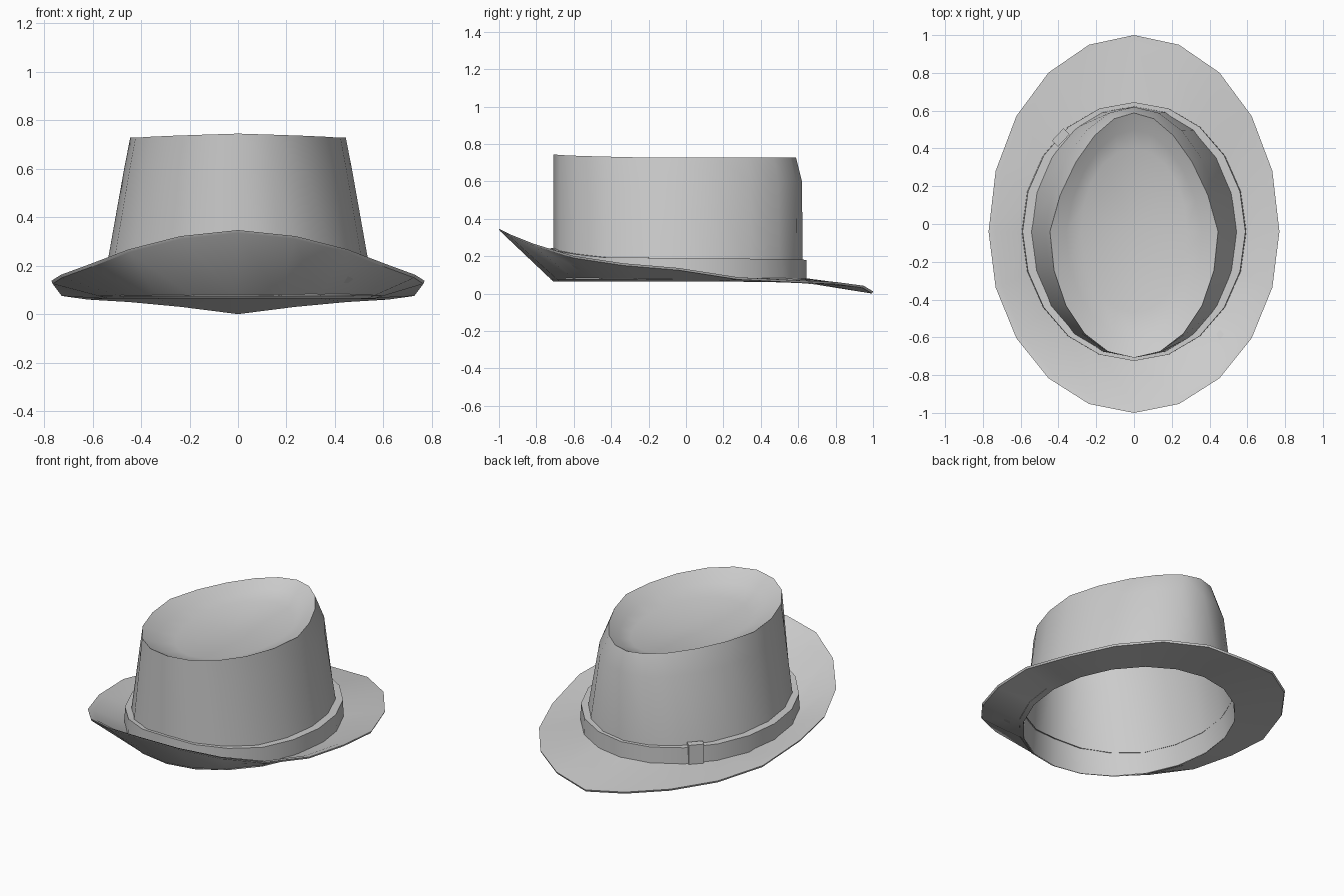
import bpy, bmesh, math
from mathutils import Matrix

if "Cube" in bpy.data.objects:
    bpy.data.objects.remove(bpy.data.objects["Cube"], do_unlink=True)

SIDES = 20
CY = -0.04

felt = bpy.data.materials.new("light grey felt")
felt.use_nodes = True
felt.diffuse_color = (0.6, 0.6, 0.6, 1)
felt.node_tree.nodes["Principled BSDF"].inputs["Base Color"].default_value = (0.6, 0.6, 0.6, 1)


def ring(rx, back, front, z, pinch=0.0):
    """Oval ring from back to front and round; z is a number or function of step 0..10."""
    pts = []
    for i in range(SIDES):
        a = 2 * math.pi * i / SIDES
        c, k = math.cos(a), min(i, SIDES - i)
        x = rx * math.sin(a) * (1 - pinch * max(c, 0))
        y = CY + c * ((back - CY) if c > 0 else (CY - front))
        pts.append((x, y, z(k) if callable(z) else z))
    return pts


def loft(name, rings, cap=None, angle=35):
    """Skin the rings in order; cap is the centre point closing the last one."""
    bm = bmesh.new()
    loops = [[bm.verts.new(p) for p in r] for r in rings]
    for a, b in zip(loops, loops[1:]):
        for i in range(SIDES):
            j = (i + 1) % SIDES
            bm.faces.new((a[i], a[j], b[j], b[i]))
    if cap:
        v = bm.verts.new(cap)
        for i in range(SIDES):
            bm.faces.new((loops[-1][i], loops[-1][(i + 1) % SIDES], v))
    return finish(name, bm, angle)


def finish(name, bm, angle):
    bmesh.ops.recalc_face_normals(bm, faces=bm.faces)
    mesh = bpy.data.meshes.new(name)
    bm.to_mesh(mesh)
    bm.free()
    mesh.materials.append(felt)
    obj = bpy.data.objects.new(name, mesh)
    bpy.context.collection.objects.link(obj)
    bpy.ops.object.select_all(action="DESELECT")
    obj.select_set(True)
    bpy.context.view_layer.objects.active = obj
    bpy.ops.object.shade_smooth_by_angle(angle=math.radians(angle))
    return obj


# Brim: low at the back, swept up at the front, with a thin rolled lip
EDGE = [0.0, 0.03, 0.05, 0.06, 0.075, 0.125, 0.15, 0.19, 0.255, 0.31, 0.335]
loft("brim", [
    ring(0.565, 0.62, -0.71, 0.065),
    ring(0.765, 0.995, -0.995, lambda k: EDGE[k]),
    ring(0.77, 1.0, -1.0, lambda k: EDGE[k] + 0.012),
    ring(0.735, 0.96, -0.965, lambda k: EDGE[k] * 0.93 + 0.018),
    ring(0.565, 0.62, -0.71, 0.085),
])

# Crown: tapered sides, pinched rim and a shallow dent in the top
rim_z = lambda k: 0.728 + 0.017 * max(0, k - 6) / 4
loft("crown", [
    ring(0.565, 0.625, -0.708, 0.066),
    ring(0.47, 0.62, -0.708, 0.6, 0.1),
    ring(0.445, 0.588, -0.708, rim_z, 0.25),
    ring(0.36, 0.5, -0.6, 0.685, 0.15),
    ring(0.28, 0.4, -0.47, 0.65),
], cap=(0, CY, 0.64))

# Hat band: slightly raised toward the front
band_z = lambda k: 0.18 + 0.002 * k + 0.015 * max(0, k - 7)
loft("hat_band", [
    ring(0.595, 0.645, -0.725, 0.075),
    ring(0.59, 0.645, -0.725, band_z),
    ring(0.54, 0.615, -0.7, band_z),
])

# Small overlapping tab on the band
bm = bmesh.new()
bmesh.ops.create_cube(bm, size=1, matrix=(
    Matrix.Translation((-0.388, 0.458, 0.138))
    @ Matrix.Rotation(math.radians(47), 4, "Z")
    @ Matrix.Diagonal((0.09, 0.045, 0.13, 1))))
finish("band_tab", bm, 30)
